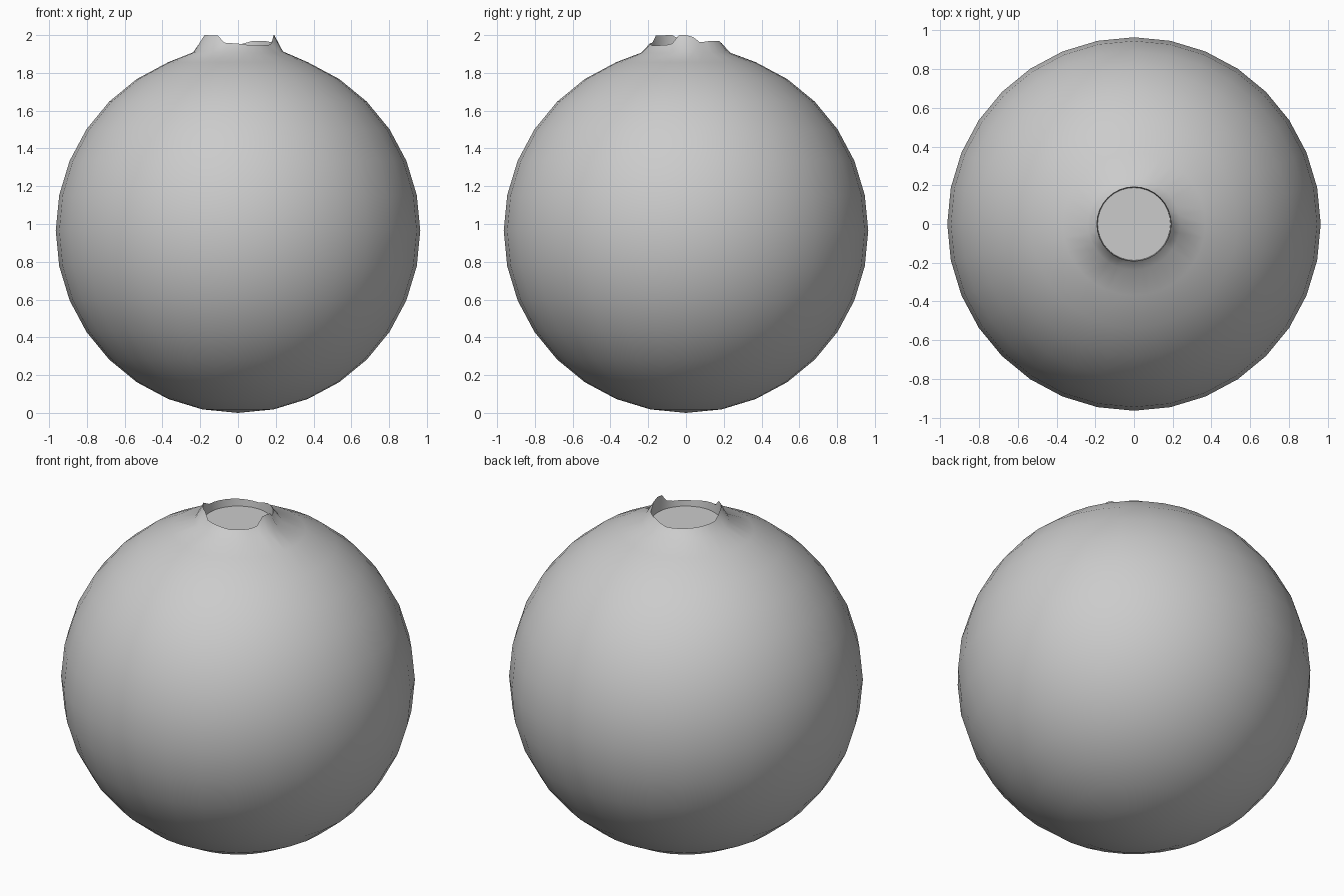
import bpy, bmesh
from math import sin, cos, pi, radians

if "Cube" in bpy.data.objects:
    bpy.data.objects.remove(bpy.data.objects["Cube"])

SEG, R, CZ = 32, 0.965, 0.965

# Crown height around the opening: (angle in degrees, z)
CROWN = [(0, 2.0), (11.25, 1.99), (22.5, 1.962), (45, 1.97), (67.5, 1.968),
         (90, 1.948), (135, 1.955), (180, 1.96), (191.25, 1.98), (202.5, 2.0),
         (236.25, 1.998), (247.5, 1.96), (270, 1.955), (292.5, 1.945),
         (326.25, 1.947), (337.5, 1.955), (348.75, 2.0), (360, 2.0)]


def crown_z(deg):
    for (a, za), (b, zb) in zip(CROWN, CROWN[1:]):
        if a <= deg <= b:
            return za + (zb - za) * (deg - a) / (b - a)


bm = bmesh.new()


def ring(r, z):
    """Ring of vertices; z is a number or a function of the angle in degrees."""
    out = []
    for i in range(SEG):
        d = 360 * i / SEG
        a = radians(d)
        out.append(bm.verts.new((r * cos(a), r * sin(a), z(d) if callable(z) else z)))
    return out


# Round body, from the bottom up to the shoulder
rings = [ring(R * sin(pi * k / 16), CZ - R * cos(pi * k / 16)) for k in range(1, 15)]
# Shoulder, ragged crown rim, and recessed floor ring
rings.append(ring(0.238, lambda d: 1.905 + 0.15 * (crown_z(d) - 1.945)))
rings.append(ring(0.192, crown_z))
rings.append(ring(0.188, 1.911))

for lo, hi in zip(rings, rings[1:]):
    for i in range(SEG):
        j = (i + 1) % SEG
        bm.faces.new((lo[i], lo[j], hi[j], hi[i]))

# Bottom pole and floor of the opening
pole = bm.verts.new((0, 0, 0))
for i in range(SEG):
    bm.faces.new((pole, rings[0][(i + 1) % SEG], rings[0][i]))
bm.faces.new(rings[-1])

mesh = bpy.data.meshes.new("round_fruit_body")
bm.to_mesh(mesh)
bm.free()
body = bpy.data.objects.new("round_fruit_body", mesh)
bpy.context.collection.objects.link(body)
bpy.context.view_layer.objects.active = body
body.select_set(True)
bpy.ops.object.shade_smooth_by_angle(angle=radians(60))
